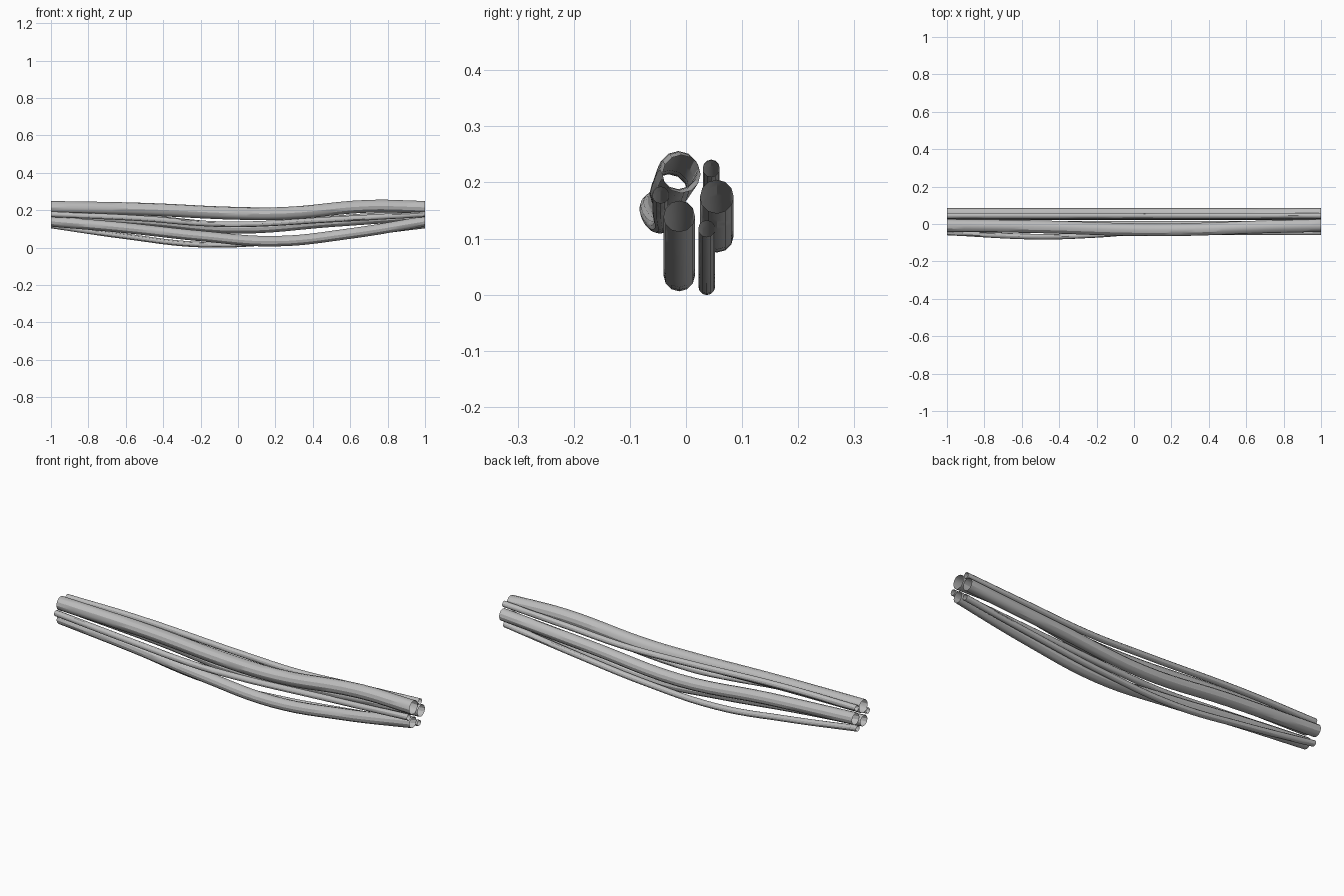
import bpy

cube = bpy.data.objects.get("Cube")
if cube:
    bpy.data.objects.remove(cube, do_unlink=True)

grey = bpy.data.materials.new("cable grey")
grey.use_nodes = True
colour = (0.5, 0.5, 0.5, 1)
grey.diffuse_color = colour
grey.node_tree.nodes["Principled BSDF"].inputs["Base Color"].default_value = colour


def cable(name, radius, path):
    """Open-ended tube swept along a smooth path running from end to end."""
    curve = bpy.data.curves.new(name, "CURVE")
    curve.dimensions = "3D"
    curve.bevel_depth = radius
    curve.bevel_resolution = 4
    curve.resolution_u = 6
    spline = curve.splines.new("BEZIER")
    spline.bezier_points.add(len(path) - 1)
    for point, co in zip(spline.bezier_points, path):
        point.co = co
        point.handle_left_type = point.handle_right_type = "AUTO"
    obj = bpy.data.objects.new(name, curve)
    bpy.context.collection.objects.link(obj)
    bpy.ops.object.select_all(action="DESELECT")
    obj.select_set(True)
    bpy.context.view_layer.objects.active = obj
    bpy.ops.object.convert(target="MESH")
    obj = bpy.context.object
    obj.name = name
    # Cut both ends square
    for v in obj.data.vertices:
        if abs(v.co.x) > 0.985:
            v.co.x = 1 if v.co.x > 0 else -1
    obj.data.materials.clear()
    obj.data.materials.append(grey)
    bpy.ops.object.shade_smooth_by_angle()


# Thick cables
cable("top_thick_cable", 0.034, [
    (-1, -0.008, 0.215), (-0.5, -0.015, 0.205), (0, -0.03, 0.183),
    (0.25, -0.03, 0.183), (0.7, -0.015, 0.221), (1, -0.008, 0.215)])
cable("rear_thick_cable", 0.03, [
    (-1, 0.055, 0.175), (-0.5, 0.055, 0.145), (0, 0.055, 0.105),
    (0.5, 0.055, 0.14), (1, 0.055, 0.175)])
cable("lower_thick_cable", 0.028, [
    (-1, -0.012, 0.14), (-0.6, -0.012, 0.105), (-0.2, -0.012, 0.062),
    (0.2, -0.012, 0.034), (0.6, -0.012, 0.075), (1, -0.012, 0.14)])

# Thin cables
cable("lower_thin_cable", 0.015, [
    (-1, 0.037, 0.118), (-0.6, 0.037, 0.06), (-0.2, 0.037, 0.016),
    (0.2, 0.037, 0.03), (0.6, 0.037, 0.07), (1, 0.037, 0.118)])
cable("rear_thin_cable", 0.015, [
    (-1, 0.045, 0.225), (-0.6, 0.045, 0.224), (0, 0.045, 0.198),
    (0.3, 0.045, 0.19), (0.65, 0.045, 0.207), (1, 0.045, 0.225)])
cable("front_thin_cable", 0.015, [
    (-1, -0.045, 0.178), (-0.5, -0.068, 0.155), (-0.2, -0.058, 0.13),
    (0, -0.045, 0.124), (0.5, -0.045, 0.15), (1, -0.045, 0.178)])
